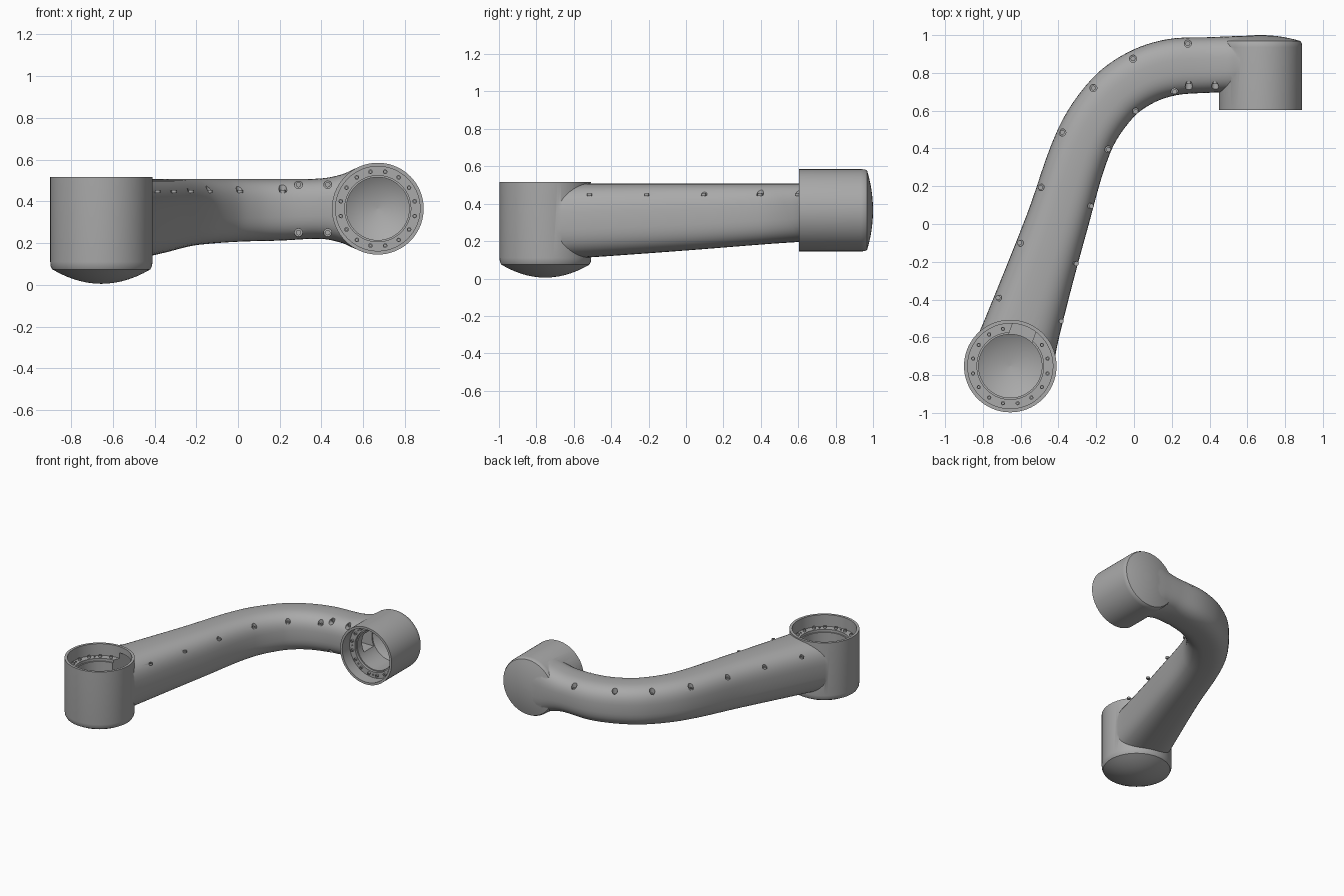
import bpy, bmesh, math
from mathutils import Vector, Matrix

old = bpy.data.objects.get("Cube")
if old:
    bpy.data.objects.remove(old, do_unlink=True)


def material(name, value):
    mat = bpy.data.materials.new(name)
    mat.use_nodes = True
    col = (value, value, value, 1)
    mat.diffuse_color = col
    mat.node_tree.nodes["Principled BSDF"].inputs["Base Color"].default_value = col
    return mat


GREY = material("satin grey", 0.4)


def make(name, bm):
    bmesh.ops.recalc_face_normals(bm, faces=bm.faces)
    mesh = bpy.data.meshes.new(name)
    bm.to_mesh(mesh)
    bm.free()
    mesh.materials.append(GREY)
    obj = bpy.data.objects.new(name, mesh)
    bpy.context.collection.objects.link(obj)
    return obj


def skin(bm, rings):
    """Join closed rings of points into a capped tube."""
    rows = [[bm.verts.new(p) for p in ring] for ring in rings]
    n = len(rows[0])
    for a, b in zip(rows, rows[1:]):
        for i in range(n):
            j = (i + 1) % n
            bm.faces.new((a[i], a[j], b[j], b[i]))
    bm.faces.new(rows[0])
    bm.faces.new(rows[-1])


def lathe(name, profile, place, sides=72):
    bm = bmesh.new()
    turns = [math.tau * i / sides for i in range(sides)]
    skin(bm, [[place @ Vector((r * math.cos(a), r * math.sin(a), h)) for a in turns]
              for r, h in profile])
    return make(name, bm)


def dome(r, start, end, steps=7):
    """Shallow domed end with a softened shoulder."""
    k = [0.96 * (1 - i / steps) for i in range(steps)] + [0.02]
    return [(r, start - 0.03), (r * 0.992, start - 0.01)] + [
        (r * t, start + (end - start) * (1 - t * t)) for t in k]


def select_only(obj):
    bpy.ops.object.select_all(action='DESELECT')
    obj.select_set(True)
    bpy.context.view_layer.objects.active = obj


def combine(obj, other, op):
    mod = obj.modifiers.new("bool", 'BOOLEAN')
    mod.operation, mod.object, mod.solver = op, other, 'EXACT'
    select_only(obj)
    bpy.ops.object.modifier_apply(modifier=mod.name)
    bpy.data.objects.remove(other, do_unlink=True)


# Arm path stations: x, y, half width, bottom, top
PATH = [Vector(p) for p in (
    (-.655, -.755, .225, .10, .507), (-.585, -.53, .2, .112, .507),
    (-.41, 0, .165, .15, .507), (-.262, .445, .152, .185, .507),
    (-.115, .665, .15, .2, .507), (.035, .775, .15, .208, .507),
    (.2, .83, .15, .212, .507), (.4, .842, .147, .22, .51),
    (.5, .845, .148, .2, .53), (.57, .846, .15, .17, .56),
    (.67, .846, .152, .15, .58))]


def smooth_path(pts, steps=6):
    t = [0]
    for a, b in zip(pts, pts[1:]):
        t.append(t[-1] + (b - a).length)
    last = len(pts) - 1
    tan = [(pts[min(i + 1, last)] - pts[max(i - 1, 0)]) /
           (t[min(i + 1, last)] - t[max(i - 1, 0)]) for i in range(last + 1)]
    out = []
    for i in range(last):
        d = t[i + 1] - t[i]
        for s in range(steps):
            u = s / steps
            h = 3 * u * u - 2 * u ** 3
            out.append(pts[i] * (1 - h) + pts[i + 1] * h
                       + tan[i] * d * u * (1 - u) ** 2 - tan[i + 1] * d * u * u * (1 - u))
    return out + [pts[-1]]


def sweep(name, pts, power=2.8, sides=48):
    rings = []
    for i, (x, y, hw, zb, zt) in enumerate(pts):
        a, b = pts[max(i - 1, 0)], pts[min(i + 1, len(pts) - 1)]
        d = Vector((b[0] - a[0], b[1] - a[1])).normalized()
        ring = []
        for k in range(sides):
            c, s = math.cos(math.tau * k / sides), math.sin(math.tau * k / sides)
            u = hw * math.copysign(abs(c) ** (2 / power), c)
            v = (zt - zb) / 2 * math.copysign(abs(s) ** (2 / power), s)
            ring.append(Vector((x + d.y * u, y - d.x * u, (zb + zt) / 2 + v)))
        rings.append(ring)
    bm = bmesh.new()
    skin(bm, rings)
    return make(name, bm)


# Joint frames: local z runs inward from each open rim
LOWER = Matrix.Translation((-.655, -.752, .517)) @ Matrix.Rotation(math.pi, 4, 'X')
UPPER = Matrix.Translation((.67, .603, .365)) @ Matrix.Rotation(-math.pi / 2, 4, 'X')
JOINTS = (("lower", LOWER, .245, .437, .512), ("upper", UPPER, .22, .363, .397))
FLANGE = .09

# Body: swept arm joined to both cups
body = sweep("arm_body", smooth_path(PATH))
for name, place, r, wall, length in JOINTS:
    combine(body, lathe(name + "_cup", [(r, 0)] + dome(r, wall, length), place), 'UNION')

# Cup cavities with a stepped flange
for name, place, r, wall, length in JOINTS:
    hole = r * .72
    floor = length - .05
    profile = [(r * .92, -.05), (r * .92, FLANGE), (hole, FLANGE), (hole, FLANGE + .02),
               (hole * .95, FLANGE + .02), (hole * .95, floor - .05),
               (hole * .6, floor - .015), (.003, floor)]
    combine(body, lathe(name + "_cavity", profile, place), 'DIFFERENCE')


def box(name, size, place):
    bm = bmesh.new()
    bmesh.ops.create_cube(bm, size=1, matrix=place @ Matrix.Diagonal((*size, 1)))
    return make(name, bm)


# Cable passages from the cups into the arm
arm_angle = math.radians(70)
combine(body, box("lower_passage", (.36, .13, .2),
        Matrix.Translation((-.655, -.752, .37)) @ Matrix.Rotation(arm_angle, 4, 'Z')
        @ Matrix.Translation((.28, 0, 0))), 'DIFFERENCE')
combine(body, box("upper_passage", (.2, .12, .14),
        Matrix.Translation((.47, .83, .365))), 'DIFFERENCE')

# Screw bores along both top edges and on the front of the elbow
OUTER = ((.285, .955), (-.005, .875), (-.215, .72), (-.38, .485),
         (-.495, .195), (-.605, -.1), (-.72, -.39))
INNER = ((.215, .7), (.01, .595), (-.135, .395), (-.225, .095), (-.305, -.21), (-.385, -.515))
bores = [Matrix.Translation((x, y, .445)) for x, y in OUTER + INNER]
bores += [Matrix.Translation((x, .755, z)) @ Matrix.Rotation(math.pi / 2, 4, 'X')
          for x in (.29, .43) for z in (.25, .48)]
for place in bores:
    combine(body, lathe("bore", [(.019, 0), (.019, .12)], place, 20), 'DIFFERENCE')

select_only(body)
bpy.ops.object.shade_smooth_by_angle(angle=math.radians(32))


def screw(bm, place, r, h):
    """Socket-head screw standing on local z = 0."""
    turns = [math.tau * i / 12 for i in range(12)]
    prof = ((r, -.004), (r, h), (r * .5, h), (r * .5, h * .4))
    skin(bm, [[place @ Vector((q * math.cos(a), q * math.sin(a), z)) for a in turns]
              for q, z in prof])


# Arm screws
bm = bmesh.new()
for place in bores:
    screw(bm, place, .013, .01)
make("arm_screws", bm)

# Flange screws and pins, leaving the lower cable notch free
for name, place, r, wall, length in JOINTS:
    bm = bmesh.new()
    for i in range(32):
        a = math.tau * i / 32
        if name == "lower" and abs(a + arm_angle - math.tau) < .42:
            continue
        spot = place @ Matrix.Rotation(a, 4, 'Z') @ Matrix.Translation((r * .82, 0, FLANGE))
        if i % 2:
            screw(bm, spot @ Matrix.Rotation(math.pi, 4, 'X'), .011, .014)
        elif i % 4 == 0:
            screw(bm, spot @ Matrix.Rotation(math.pi, 4, 'X'), .006, .006)
    make(name + "_flange_screws", bm)
